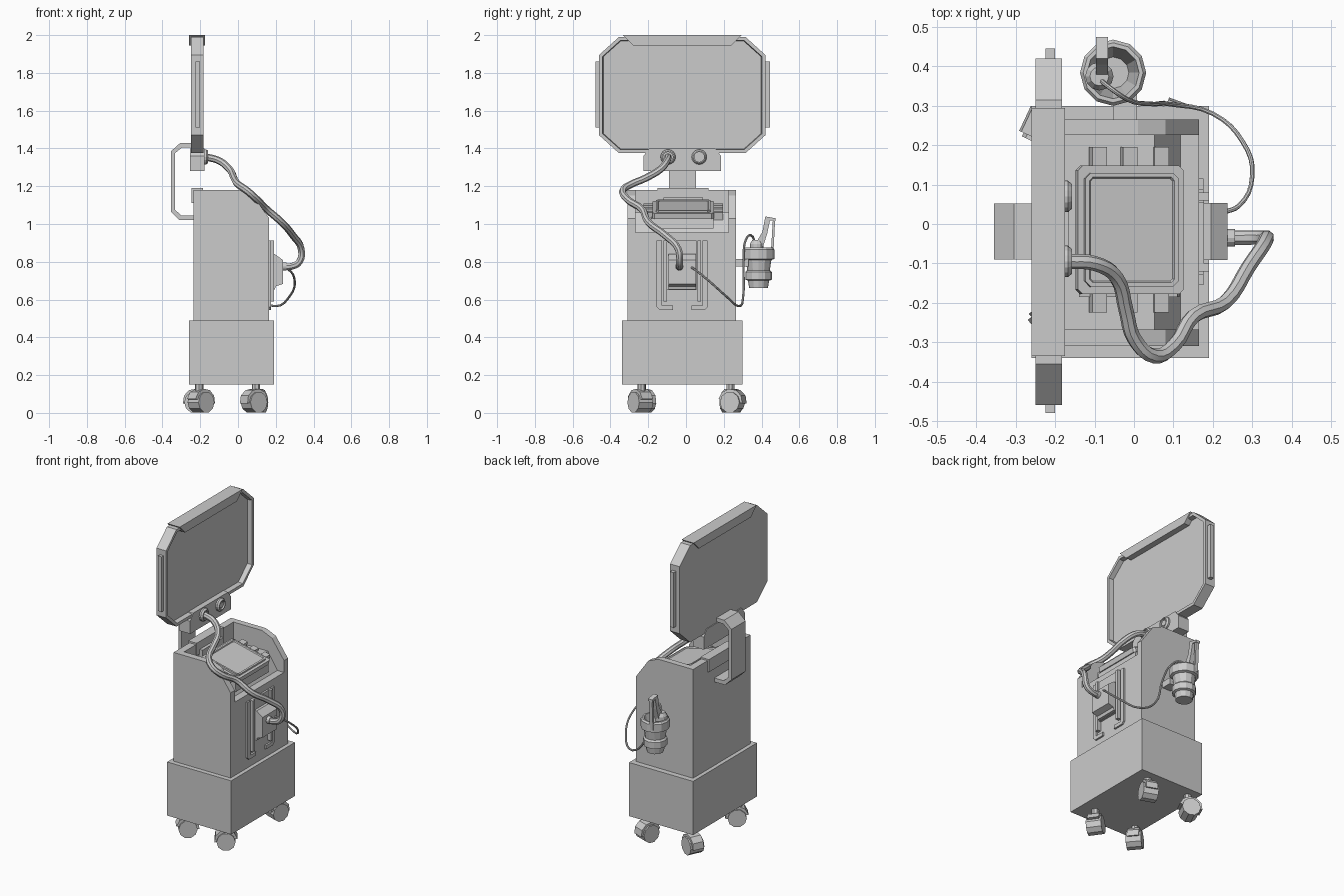
import bpy, bmesh, math
from mathutils import Matrix, Vector


def finish(bm, name, mat=None):
    bmesh.ops.recalc_face_normals(bm, faces=bm.faces)
    me = bpy.data.meshes.new(name)
    bm.to_mesh(me)
    bm.free()
    ob = bpy.data.objects.new(name, me)
    bpy.context.collection.objects.link(ob)
    if mat:
        ob.matrix_world = mat
    return ob


def prism(name, pts, axis, a, b, mat=None, rim=0, depth=0):
    """Extrude a 2D outline along an axis; optional recessed front."""
    def p3(p, t):
        return {'x': (t, p[0], p[1]), 'y': (p[0], t, p[1]), 'z': (p[0], p[1], t)}[axis]
    bm = bmesh.new()
    lo = [bm.verts.new(p3(p, a)) for p in pts]
    hi = [bm.verts.new(p3(p, b)) for p in pts]
    n = len(pts)
    bm.faces.new(lo)
    top = bm.faces.new(hi)
    for i in range(n):
        bm.faces.new((lo[i], lo[(i + 1) % n], hi[(i + 1) % n], hi[i]))
    bmesh.ops.recalc_face_normals(bm, faces=bm.faces)
    if rim:
        bmesh.ops.inset_region(bm, faces=[top], thickness=rim)
        bmesh.ops.inset_region(bm, faces=[top], thickness=0.004)
        bmesh.ops.translate(bm, verts=top.verts, vec=top.normal * -depth)
    return finish(bm, name, mat)


def box(name, x0, x1, y0, y1, z0, z1, mat=None):
    return prism(name, [(x0, y0), (x1, y0), (x1, y1), (x0, y1)], 'z', z0, z1, mat)


def octagon(x0, x1, y0, y1, cx, cy):
    return [(x0 + cx, y0), (x1 - cx, y0), (x1, y0 + cy), (x1, y1 - cy),
            (x1 - cx, y1), (x0 + cx, y1), (x0, y1 - cy), (x0, y0 + cy)]


def lathe(name, prof, seg, mat):
    """Turn a closed (radius, height) profile around local z."""
    bm = bmesh.new()
    rings = []
    for r, z in prof:
        if r == 0:
            rings.append([bm.verts.new((0, 0, z))] * seg)
        else:
            rings.append([bm.verts.new((r * math.cos(2 * math.pi * i / seg),
                                        r * math.sin(2 * math.pi * i / seg), z)) for i in range(seg)])
    for q, s in zip(rings, rings[1:]):
        for i in range(seg):
            j = (i + 1) % seg
            bm.faces.new(list(dict.fromkeys((q[i], q[j], s[j], s[i]))))
    return finish(bm, name, mat)


def tube(name, pts, r):
    cu = bpy.data.curves.new(name, 'CURVE')
    cu.dimensions = '3D'
    cu.bevel_depth, cu.bevel_resolution, cu.resolution_u = r, 2, 4
    cu.use_fill_caps = True
    sp = cu.splines.new('BEZIER')
    sp.bezier_points.add(len(pts) - 1)
    for bp, p in zip(sp.bezier_points, pts):
        bp.co = p
        bp.handle_left_type = bp.handle_right_type = 'AUTO'
    ob = bpy.data.objects.new(name, cu)
    bpy.context.collection.objects.link(ob)
    bpy.ops.object.select_all(action='DESELECT')
    bpy.context.view_layer.objects.active = ob
    ob.select_set(True)
    bpy.ops.object.convert(target='MESH')
    bpy.ops.object.shade_smooth_by_angle()


T = Matrix.Translation
RX = Matrix.Rotation(math.pi / 2, 4, 'Y')      # local z to world x

# Cabinet: wide base and body with a stepped tray cut in the top
box("base", -0.26, 0.19, -0.34, 0.30, 0.15, 0.49)
body = prism("body", [(-0.235, 0.48), (0.165, 0.48), (0.165, 1.03), (0.08, 1.15),
                      (0.01, 1.18), (-0.235, 1.18)], 'y', -0.31, 0.265)
cut = prism("tray_cutter", [(-0.19, 1.06), (0.052, 1.06), (0.118, 0.955), (0.3, 0.955),
                            (0.3, 1.3), (-0.19, 1.3)], 'y', -0.268, 0.226)
cut.hide_render = True
mod = body.modifiers.new("tray", 'BOOLEAN')
mod.object, mod.solver = cut, 'EXACT'
bpy.context.view_layer.objects.active = body
bpy.ops.object.modifier_apply(modifier="tray")
bpy.data.objects.remove(cut)

# Tilted console with side fins
tilt = T((-0.015, -0.015, 1.06)) @ Matrix.Rotation(0.24, 4, 'Y')
prism("console_base", [(-0.14, 1.05), (-0.14, 1.09), (0.11, 1.03), (0.115, 0.975), (0.04, 0.975)],
      'y', -0.185, 0.145)
prism("console_bezel", octagon(-0.138, 0.138, -0.163, 0.163, 0.012, 0.012), 'z', 0, 0.03, tilt)
prism("console_screen", octagon(-0.122, 0.122, -0.145, 0.145, 0.015, 0.015), 'z', 0.02, 0.042,
      tilt, 0.012, 0.006)
for x in (-0.08, 0.0, 0.082):
    box("console_fin", x - 0.019, x + 0.019, -0.21, 0.21, -0.015, 0.025, tilt)

# Monitor, top cap and side grips
prism("monitor", octagon(-0.46, 0.42, 1.375, 1.99, 0.105, 0.095), 'x', -0.25, -0.183,
      None, 0.02, 0.03)
prism("monitor_cap", [(-0.335, 2.0), (0.295, 2.0), (0.24, 1.945), (-0.28, 1.945)], 'x', -0.26, -0.175)
for y in (-0.48, 0.42):
    box("monitor_grip", -0.225, -0.2, y, y + 0.025, 1.51, 1.86)

# Monitor bracket with two sockets
prism("monitor_bracket", [(-0.225, 1.28), (0.185, 1.28), (0.185, 1.36), (0.155, 1.40),
                          (-0.195, 1.40), (-0.225, 1.36)], 'x', -0.255, -0.178)
for y in (-0.095, 0.07):
    s = lathe("socket", [(0, -0.01), (0.04, -0.01), (0.04, 0.01), (0.032, 0.02), (0.026, 0.02),
                         (0.026, 0.008), (0.018, 0.008), (0.018, 0.015), (0, 0.015)], 16,
              T((-0.178, y, 1.355)) @ RX)

# Bent strap that carries the monitor, and its mount
prism("support_strap", [(-0.23, 1.43), (-0.305, 1.43), (-0.355, 1.385), (-0.355, 1.065),
                        (-0.31, 1.02), (-0.23, 1.02), (-0.23, 1.045), (-0.30, 1.045),
                        (-0.333, 1.075), (-0.333, 1.375), (-0.297, 1.405), (-0.23, 1.405)],
      'y', -0.09, 0.052)
box("rear_mount", -0.245, -0.185, -0.15, 0.12, 1.11, 1.19)
box("rear_latch", -0.19, -0.165, -0.12, 0.09, 1.06, 1.14)

# Connector dock on the right side
box("dock_plate", 0.16, 0.178, -0.1, 0.055, 0.65, 0.912)
for s in (-1, 1):
    c = -0.02
    prism("dock_rail", [(c + s * u, z) for u, z in ((0.135, 0.912), (0.135, 0.56), (0.12, 0.545),
                                                    (0.05, 0.545), (0.05, 0.568), (0.108, 0.568),
                                                    (0.108, 0.912))], 'x', 0.16, 0.176)
    prism("dock_inner_rail", [(c + s * u, z) for u, z in ((0.1, 0.912), (0.1, 0.59), (0.08, 0.59),
                                                          (0.08, 0.912))], 'x', 0.16, 0.19)
prism("plug", [(0.17, 0.652), (0.195, 0.652), (0.2, 0.67), (0.237, 0.682), (0.237, 0.81),
               (0.195, 0.84), (0.17, 0.84)], 'y', -0.092, 0.053)
lathe("plug_collar", [(0, -0.01), (0.022, -0.01), (0.022, 0.02), (0, 0.02)], 12,
      T((0.237, -0.035, 0.775)) @ RX)

# Hose and thin cable
tube("hose", [(-0.17, -0.095, 1.355), (-0.1, -0.1, 1.335), (-0.045, -0.135, 1.29),
              (-0.02, -0.22, 1.24), (0, -0.29, 1.21), (0.05, -0.335, 1.175), (0.1, -0.31, 1.13),
              (0.15, -0.235, 1.08), (0.23, -0.2, 1.01), (0.29, -0.11, 0.94), (0.335, -0.04, 0.865),
              (0.325, -0.035, 0.8), (0.28, -0.035, 0.775), (0.23, -0.035, 0.775)], 0.019)
tube("cable", [(0.23, 0.03, 0.77), (0.265, 0.045, 0.76), (0.3, 0.12, 0.7), (0.275, 0.21, 0.62),
               (0.2, 0.28, 0.565), (0.1, 0.303, 0.62), (0.04, 0.305, 0.8), (-0.02, 0.318, 0.92),
               (-0.06, 0.345, 0.94), (-0.09, 0.37, 0.89)], 0.006)

# Cup holder on the +y side
box("cup_bracket", -0.052, 0.008, 0.26, 0.33, 0.775, 0.815)
lathe("cup", [(0, 0.662), (0.05, 0.662), (0.056, 0.7), (0.07, 0.705), (0.07, 0.745), (0.06, 0.755),
              (0.068, 0.81), (0.084, 0.815), (0.084, 0.865), (0.076, 0.875), (0.066, 0.875),
              (0.04, 0.76), (0, 0.76)], 12, T((-0.053, 0.384, 0)))

# Handpiece with trigger, resting in the cup
lathe("handpiece_body", [(0, 0.77), (0.025, 0.77), (0.036, 0.84), (0.036, 0.895), (0.024, 0.915),
                         (0, 0.915)], 12, T((-0.088, 0.375, 0)))
prism("handpiece_arm", [(0.36, 0.88), (0.405, 0.87), (0.43, 0.95), (0.445, 1.02), (0.475, 1.015),
                        (0.475, 1.03), (0.42, 1.04), (0.405, 0.96)], 'x', -0.096, -0.066)
prism("handpiece_trigger", [(0.448, 0.83), (0.462, 0.83), (0.472, 1.025), (0.46, 1.025)],
      'x', -0.092, -0.07)

# Swivel casters
arc = [math.radians(a) for a in range(-10, 171, 36)]
wheel = [(0.055 * math.cos(i * math.pi / 5), 0.056 + 0.056 * math.sin(i * math.pi / 5)) for i in range(10)]
hood = [(0.068 * math.cos(a), 0.062 + 0.066 * math.sin(a)) for a in arc]
for x, y, ang in ((-0.205, -0.235, 40), (-0.205, 0.235, 155), (0.095, -0.235, 215), (0.095, 0.235, 70)):
    m = T((x, y, 0)) @ Matrix.Rotation(math.radians(ang), 4, 'Z')
    off = m @ T((0.012, 0, 0))
    prism("caster_wheel", wheel, 'y', -0.045, 0.045, off)
    prism("caster_hood", hood, 'y', -0.035, 0.035, off)
    lathe("caster_stem", [(0, 0.1), (0.022, 0.1), (0.022, 0.155), (0, 0.155)], 8, m)
